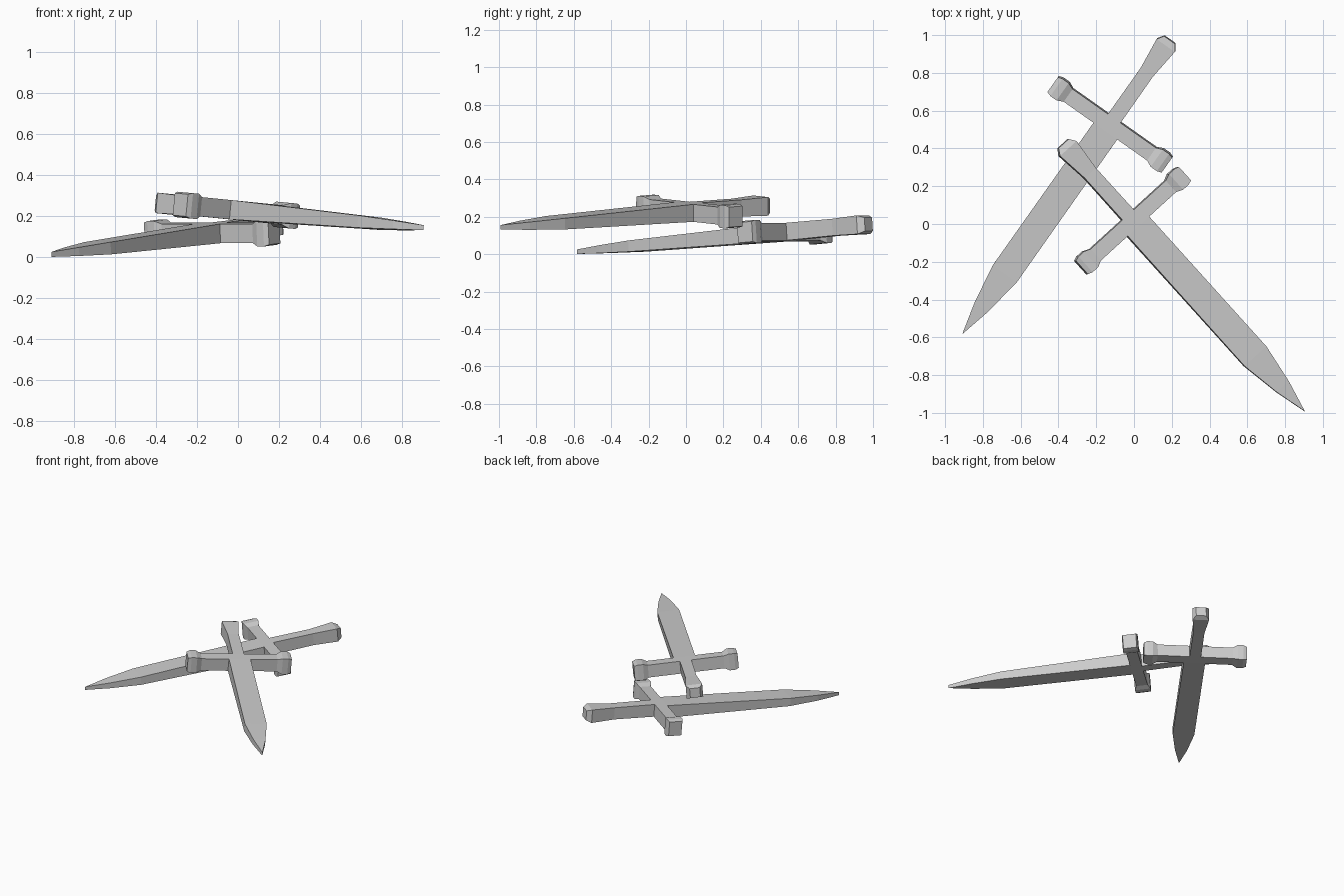
import bpy
import bmesh
from mathutils import Matrix, Vector

cube = bpy.data.objects.get("Cube")
if cube:
    bpy.data.objects.remove(cube, do_unlink=True)

steel = bpy.data.materials.new("grey_metal")
steel.use_nodes = True
colour = (0.6, 0.6, 0.6, 1)
steel.diffuse_color = colour
steel.node_tree.nodes["Principled BSDF"].inputs["Base Color"].default_value = colour


def beam(name, stations, frame, across=False):
    """Rectangular beam lofted through (position, half width, half thickness)."""
    bm = bmesh.new()
    rings = []
    for pos, w, t in stations:
        ring = []
        for sw, st in ((-1, -1), (1, -1), (1, 1), (-1, 1)):
            co = (sw * w, pos, st * t) if across else (pos, sw * w, st * t)
            ring.append(bm.verts.new(co))
        rings.append(ring)
    for a, b in zip(rings, rings[1:]):
        for i in range(4):
            j = (i + 1) % 4
            bm.faces.new((a[i], a[j], b[j], b[i]))
    bm.faces.new(rings[0])
    bm.faces.new(rings[-1])
    bmesh.ops.remove_doubles(bm, verts=bm.verts, dist=0.0005)
    bmesh.ops.recalc_face_normals(bm, faces=bm.faces)
    mesh = bpy.data.meshes.new(name)
    bm.to_mesh(mesh)
    bm.free()
    mesh.materials.append(steel)
    obj = bpy.data.objects.new(name, mesh)
    obj.matrix_world = frame
    bpy.context.collection.objects.link(obj)


# Profiles along each part
blade = [(0.041, 0.077, 0.047), (0.97, 0.078, 0.03), (1.188, 0.043, 0.021), (1.363, 0.0, 0.012)]
grip = [(-0.55, 0.036, 0.036), (-0.515, 0.059, 0.05), (-0.34, 0.04, 0.045), (-0.041, 0.041, 0.047)]
arm = [(0.27, 0.041, 0.047), (0.305, 0.056, 0.062), (0.345, 0.056, 0.062), (0.37, 0.048, 0.054)]
guard = [(-p, w, t) for p, w, t in reversed(arm)] + arm


def sword(prefix, centre, along, side):
    x = Vector(along).normalized()
    z = x.cross(Vector(side)).normalized()
    y = z.cross(x)
    frame = Matrix.Translation(centre) @ Matrix((x, y, z)).transposed().to_4x4()
    beam(prefix + "_blade", blade, frame)
    beam(prefix + "_grip_and_pommel", grip, frame)
    beam(prefix + "_crossguard", guard, frame, across=True)


# The upper sword rests across the lower one
sword("upper_sword", (-0.008, 0.018, 0.228), (0.67, -0.742, -0.062), (0.74, 0.67, -0.074))
sword("lower_sword", (-0.126, 0.528, 0.118), (-0.576, -0.817, -0.077), (0.817, -0.576, 0))
